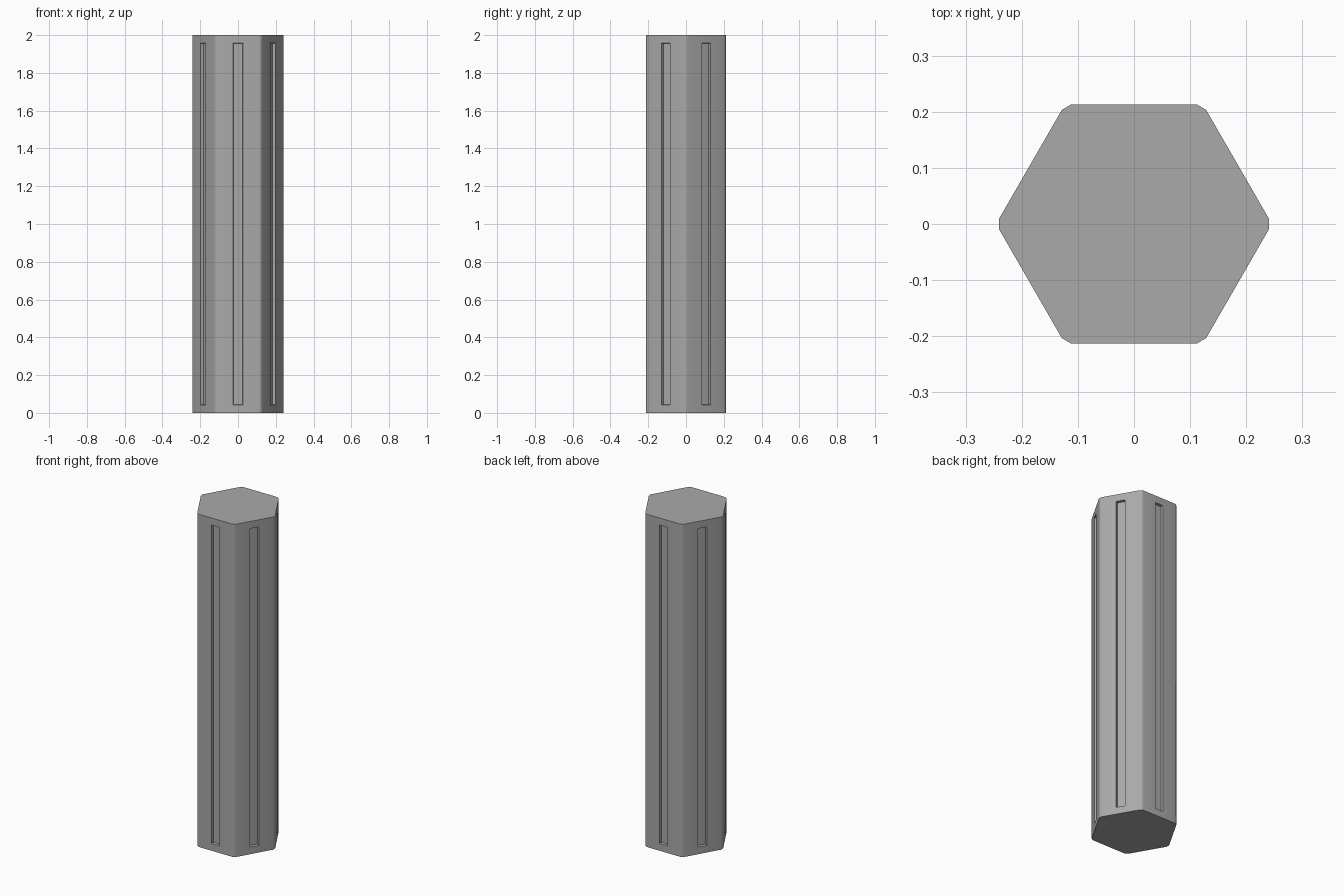
import bpy, bmesh, math
from mathutils import Vector

cube = bpy.data.objects.get("Cube")
if cube:
    bpy.data.objects.remove(cube, do_unlink=True)

HEIGHT = 2.0
APOTHEM = 0.213
SLOT_HALF = 0.026
SLOT_MARGIN = 0.043
SLOT_DEPTH = 0.015

# Grey stone colour
grey = bpy.data.materials.new("grey")
grey.use_nodes = True
colour = (0.4, 0.4, 0.4, 1)
grey.diffuse_color = colour
grey.node_tree.nodes["Principled BSDF"].inputs["Base Color"].default_value = colour

# Hexagonal prism with corners on the x axis
bm = bmesh.new()
radius = APOTHEM / math.cos(math.pi / 6)
ring = [bm.verts.new((radius * math.cos(i * math.pi / 3),
                      radius * math.sin(i * math.pi / 3), 0)) for i in range(6)]
base = bm.faces.new(ring)
top = bmesh.ops.extrude_face_region(bm, geom=[base])["geom"]
bmesh.ops.translate(bm, vec=(0, 0, HEIGHT),
                    verts=[v for v in top if isinstance(v, bmesh.types.BMVert)])
bmesh.ops.recalc_face_normals(bm, faces=bm.faces)

# Narrow chamfer on the six upright edges
upright = [e for e in bm.edges if abs(e.verts[0].co.z - e.verts[1].co.z) > 1]
bmesh.ops.bevel(bm, geom=upright, offset=0.011, segments=1, affect='EDGES')

# One long recessed slot in each wide side
bm.normal_update()
sides = [f for f in bm.faces if abs(f.normal.z) < 0.1 and f.calc_area() > 0.2]
for face in sides:
    normal = face.normal.copy()
    along = Vector((0, 0, 1)).cross(normal)
    bmesh.ops.inset_individual(bm, faces=[face], thickness=0.02)
    for v in face.verts:
        side = math.copysign(SLOT_HALF, v.co.dot(along))
        z = SLOT_MARGIN if v.co.z < HEIGHT / 2 else HEIGHT - SLOT_MARGIN
        v.co = normal * APOTHEM + along * side + Vector((0, 0, z))
    bmesh.ops.inset_individual(bm, faces=[face], thickness=0.003, depth=-SLOT_DEPTH)

mesh = bpy.data.meshes.new("hexagonal_column")
bm.to_mesh(mesh)
bm.free()
mesh.materials.append(grey)
column = bpy.data.objects.new("hexagonal_column", mesh)
bpy.context.collection.objects.link(column)

# Soft chamfers, crisp slots and flat sides
bpy.context.view_layer.objects.active = column
column.select_set(True)
bpy.ops.object.shade_smooth_by_angle(angle=math.radians(40))
weighted = column.modifiers.new("flat_sides", 'WEIGHTED_NORMAL')
weighted.keep_sharp = True
